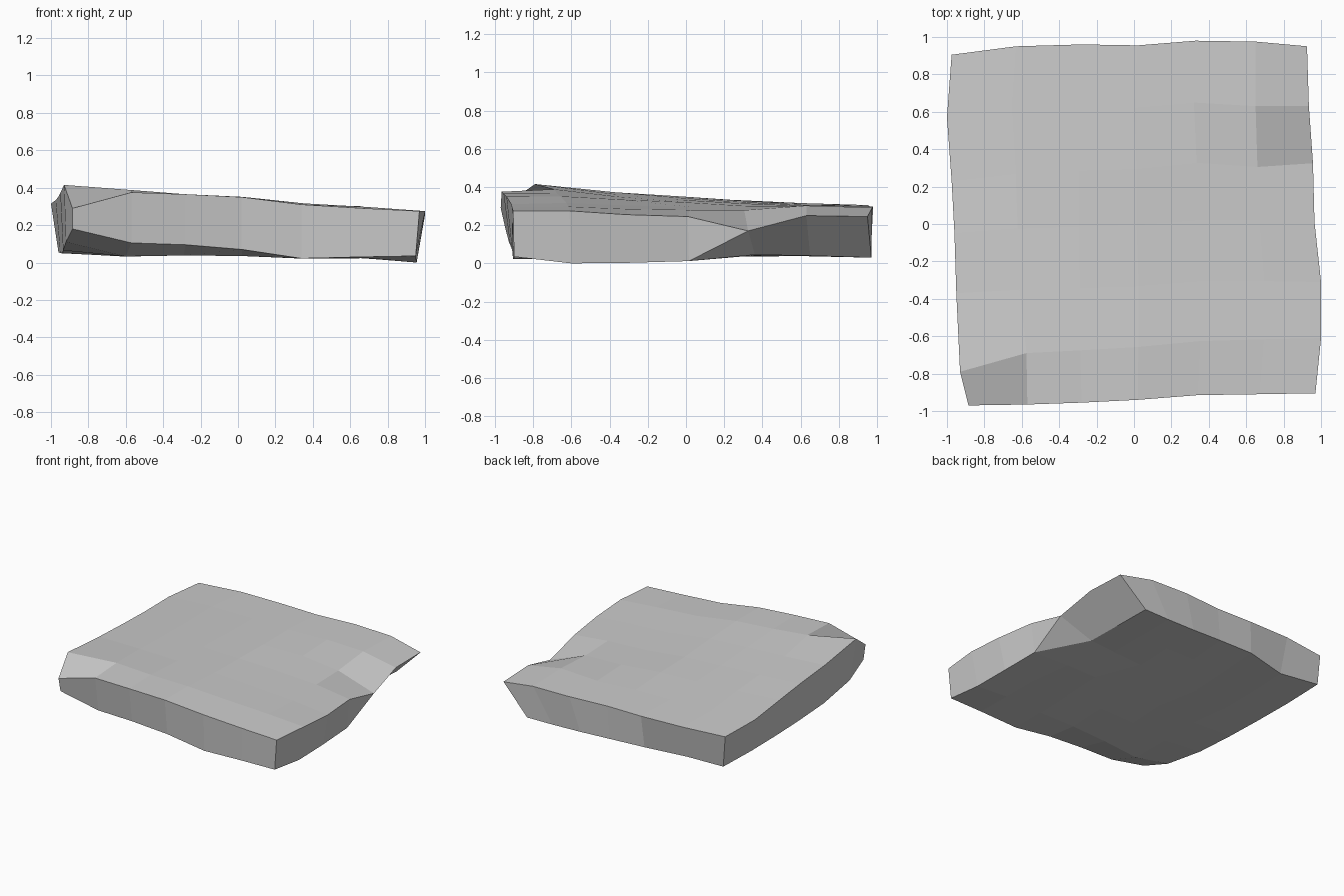
import bpy, bmesh
from mathutils import Vector

if "Cube" in bpy.data.objects:
    bpy.data.objects.remove(bpy.data.objects["Cube"])

N = 6  # grid cells per side


def patch(front, back, left, right, chips):
    """Fill four 3D edges with a smooth grid, then move the chipped points."""
    F, B = [Vector(p) for p in front], [Vector(p) for p in back]
    L = [F[0]] + [Vector(p) for p in left] + [B[0]]
    R = [F[N]] + [Vector(p) for p in right] + [B[N]]
    grid = {}
    for i in range(N + 1):
        for j in range(N + 1):
            u, v = i / N, j / N
            corners = ((1 - v) * ((1 - u) * F[0] + u * F[N])
                       + v * ((1 - u) * B[0] + u * B[N]))
            grid[i, j] = (1 - v) * F[i] + v * B[i] + (1 - u) * L[j] + u * R[j] - corners
    for key, pos in chips.items():
        grid[key] = Vector(pos)
    return grid


# Worn upper face
top = patch(
    front=[(-.885, -.97, .39), (-.57, -.965, .375), (-.28, -.955, .365), (.02, -.94, .35),
           (.34, -.915, .31), (.67, -.91, .29), (.97, -.905, .275)],
    back=[(-.975, .905, .302), (-.63, .95, .305), (-.28, .96, .30), (.02, .955, .298),
          (.33, .98, .298), (.65, .975, .292), (.925, .95, .245)],
    left=[(-.93, -.71, .39), (-.95, -.37, .372), (-.96, -.05, .352),
          (-.975, .23, .333), (-1, .57, .315)],
    right=[(1, -.61, .275), (1, -.31, .255), (.965, .01, .245),
           (.957, .325, .25), (.935, .63, .25)],
    chips={(0, 0): (-.885, -.97, .29), (0, 1): (-.93, -.79, .415), (1, 1): (-.575, -.69, .388),
           (6, 4): (.957, .325, .17), (5, 4): (.66, .305, .278), (5, 5): (.65, .63, .302)})

# Underside, cut back under the right rear corner and the left front corner
bottom = patch(
    front=[(-.885, -.945, .045), (-.57, -.925, .03), (-.28, -.92, .035), (.02, -.91, .035),
           (.34, -.905, .022), (.67, -.9, .03), (.95, -.9, .035)],
    back=[(-.955, .9, .06), (-.63, .875, .04), (-.3, .945, .055), (0, .955, .045),
          (.25, .96, .035), (.49, .965, .03), (.705, .97, .03)],
    left=[(-.93, -.72, .05), (-.94, -.38, .05), (-.94, -.05, .05),
          (-.95, .24, .05), (-.96, .56, .055)],
    right=[(.955, -.6, .028), (.95, -.3, .025), (.94, .015, .028),
           (.70, .36, .045), (.70, .65, .04)],
    chips={(0, 0): (-.885, -.945, .18), (1, 0): (-.57, -.925, .105), (2, 0): (-.28, -.92, .095),
           (3, 0): (.02, -.91, .07), (0, 1): (-.92, -.72, .11), (0, 2): (-.935, -.38, .065),
           (6, 1): (.955, -.6, 0), (6, 2): (.95, -.3, .003), (6, 3): (.94, .015, .012),
           (5, 3): (.63, .01, .025)})

# Stone slab: two grids joined by a wall around the rim
bm = bmesh.new()
tv = {k: bm.verts.new(p) for k, p in top.items()}
bv = {k: bm.verts.new(p) for k, p in bottom.items()}
for i in range(N):
    for j in range(N):
        quad = [(i, j), (i + 1, j), (i + 1, j + 1), (i, j + 1)]
        bm.faces.new([tv[k] for k in quad])
        bm.faces.new([bv[k] for k in reversed(quad)])
rim = ([(i, 0) for i in range(N)] + [(N, j) for j in range(N)]
       + [(i, N) for i in range(N, 0, -1)] + [(0, j) for j in range(N, 0, -1)])
for a, b in zip(rim, rim[1:] + rim[:1]):
    if (a, b) == ((6, 3), (6, 4)):  # broken edge splits along the chip
        bm.faces.new([bv[a], tv[b], tv[a]])
        bm.faces.new([bv[a], bv[b], tv[b]])
    else:
        bm.faces.new([bv[a], bv[b], tv[b], tv[a]])
bmesh.ops.recalc_face_normals(bm, faces=bm.faces)
mesh = bpy.data.meshes.new("stone_slab")
bm.to_mesh(mesh)
bm.free()
slab = bpy.data.objects.new("stone_slab", mesh)
bpy.context.collection.objects.link(slab)
